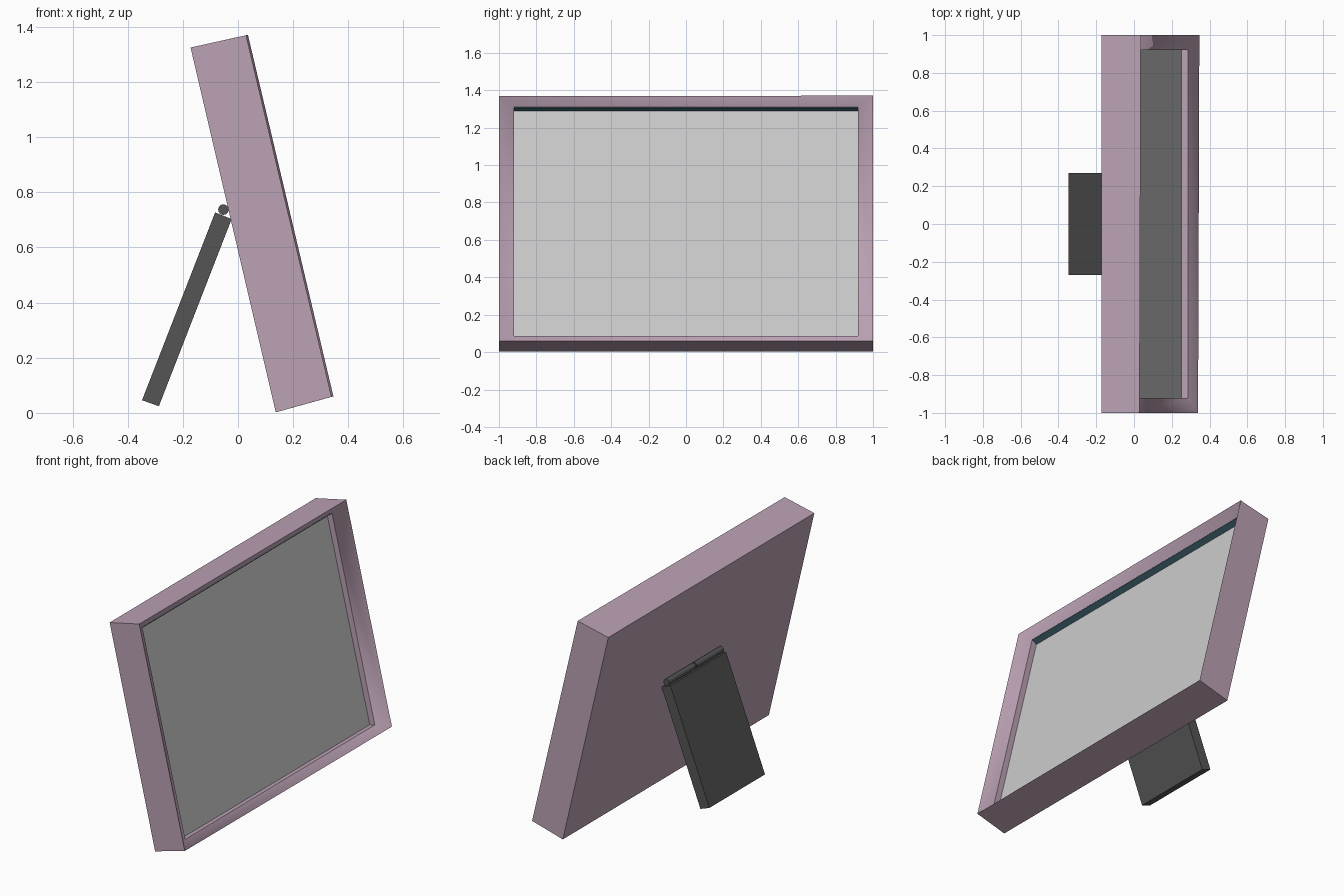
import bpy, bmesh, math
from mathutils import Vector

if "Cube" in bpy.data.objects:
    bpy.data.objects.remove(bpy.data.objects["Cube"])


def material(name, rgb):
    m = bpy.data.materials.new(name)
    m.diffuse_color = (*rgb, 1)
    m.use_nodes = True
    m.node_tree.nodes["Principled BSDF"].inputs["Base Color"].default_value = m.diffuse_color
    return m


def finish(name, bm, mat=None):
    bmesh.ops.recalc_face_normals(bm, faces=bm.faces)
    me = bpy.data.meshes.new(name)
    bm.to_mesh(me)
    bm.free()
    ob = bpy.data.objects.new(name, me)
    bpy.context.collection.objects.link(ob)
    if mat:
        me.materials.append(mat)
    return ob


def extrude_profile(name, pts, half, mat=None):
    """Closed prism: x-z outline swept from -half to half along y."""
    bm = bmesh.new()
    ends = [[bm.verts.new((x, y, z)) for x, z in pts] for y in (-half, half)]
    for e in ends:
        bm.faces.new(e)
    for i in range(len(pts)):
        j = (i + 1) % len(pts)
        bm.faces.new((ends[0][i], ends[0][j], ends[1][j], ends[1][i]))
    return finish(name, bm, mat)


pink = material("frame_pink", (0.50, 0.36, 0.46))
teal = material("strip_teal", (0.06, 0.16, 0.20))
dark = material("stand_grey", (0.09, 0.09, 0.09))

# Leaning directions of the panel: up along the face, and out of the face
up = Vector((-0.228, 0, 0.9737))
out = Vector((0.9737, 0, 0.228))


def ring(bottom, top, half, skew=0.0):
    """Corner loop; skew sets the -y side slightly back."""
    b, t = Vector((bottom[0], 0, bottom[1])), Vector((top[0], 0, top[1]))
    y = Vector((0, half, 0))
    s = out * skew
    return [b - y - s, b + y, t + y, t - y - s]


def along(p, d):
    return (p[0] + out.x * d, p[1] + out.z * d)


# Frame: back, outer front edge, sloped rim, straight recess wall
lip_b, lip_t = (0.286, 0.085), (-0.006, 1.31)
rings = [
    ring((0.137, 0.002), (-0.172, 1.325), 1.0),
    ring((0.346, 0.06), (0.036, 1.371), 1.0, 0.007),
    ring(lip_b, lip_t, 0.92),
    ring(along(lip_b, -0.036), along(lip_t, -0.036), 0.92),
]
bm = bmesh.new()
loops = [[bm.verts.new(p) for p in r] for r in rings]
bm.faces.new(loops[0])
for k in range(3):
    for i in range(4):
        j = (i + 1) % 4
        f = bm.faces.new((loops[k][i], loops[k][j], loops[k + 1][j], loops[k + 1][i]))
        f.smooth = k == 1
for e in bm.edges:
    e.smooth = all(f.smooth for f in e.link_faces)
finish("picture_frame", bm, pink)

# Screen panel at the bottom of the recess
bm = bmesh.new()
f = bm.faces.new([bm.verts.new(p) for p in rings[3]])
screen = finish("screen", bm)
if screen.data.polygons[0].normal.x < 0:
    screen.data.flip_normals()

# Dark strip along the top of the recess
a = Vector((lip_t[0], 0, lip_t[1]))
strip = [a - up * 0.001, a - out * 0.036 - up * 0.001,
         a - out * 0.036 - up * 0.014, a - up * 0.004]
extrude_profile("top_strip", [(p.x, p.z) for p in strip], 0.919, teal)

# Kickstand leg
extrude_profile("stand_leg",
                [(-0.083, 0.727), (-0.023, 0.703), (-0.287, 0.024), (-0.348, 0.046)],
                0.27, dark)

# Hinge barrels, one on each half
circle = [(-0.053 + 0.019 * math.cos(t * math.tau / 16),
           0.737 + 0.019 * math.sin(t * math.tau / 16)) for t in range(16)]
for side, name in ((-1, "hinge_left"), (1, "hinge_right")):
    ob = extrude_profile(name, circle, 0.131, dark)
    ob.location.y = side * 0.135
    bpy.context.view_layer.objects.active = ob
    ob.select_set(True)
    bpy.ops.object.shade_smooth_by_angle(angle=math.radians(35))
    ob.select_set(False)
